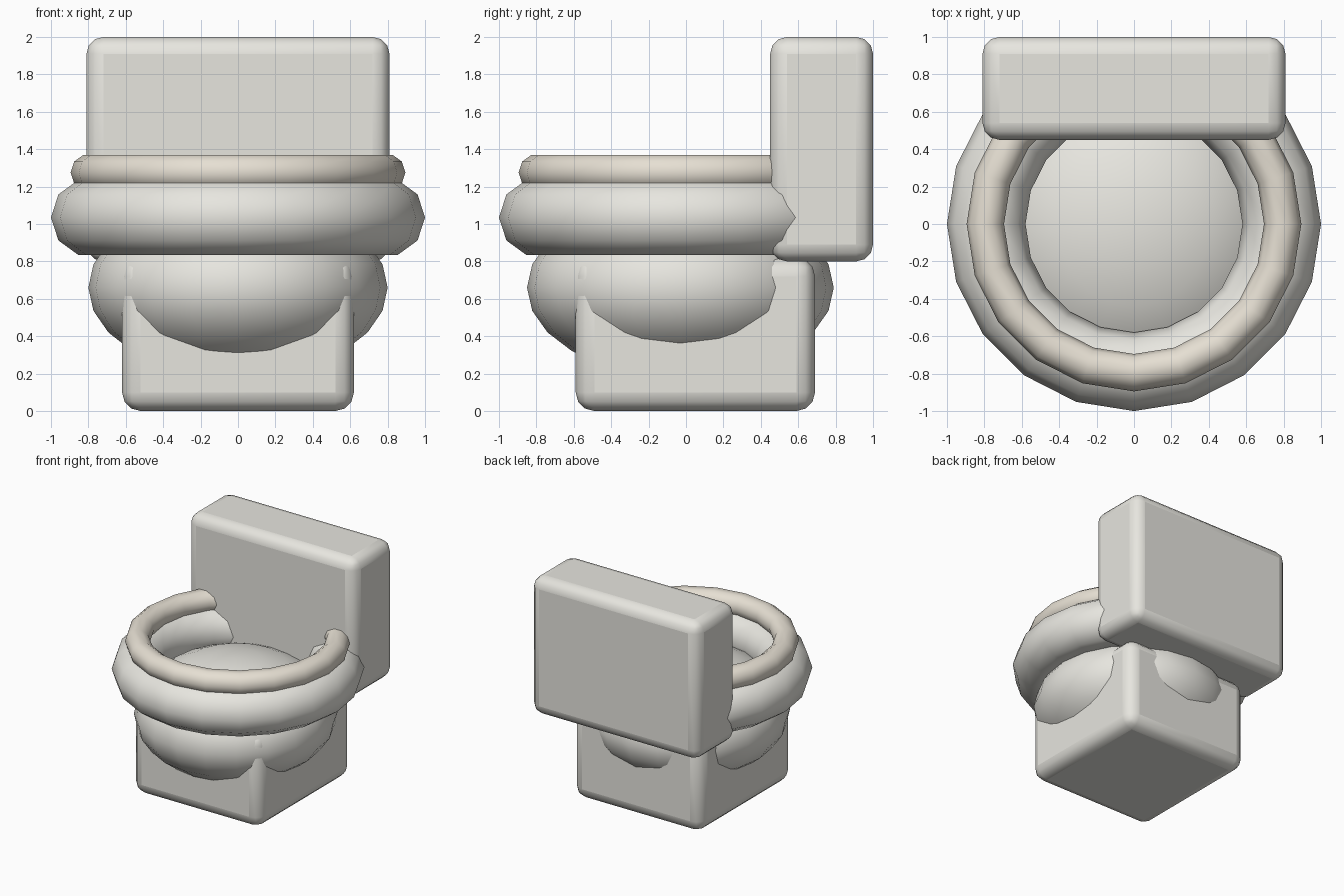
import bpy
from math import radians

if "Cube" in bpy.data.objects:
    bpy.data.objects.remove(bpy.data.objects["Cube"])


def material(name, color):
    m = bpy.data.materials.new(name)
    m.diffuse_color = (*color, 1)
    m.use_nodes = True
    m.node_tree.nodes["Principled BSDF"].inputs["Base Color"].default_value = m.diffuse_color
    return m


ceramic = material("ceramic", (0.80, 0.79, 0.74))
ivory = material("ivory", (0.79, 0.74, 0.65))


def finish(name, mat, angle=60):
    ob = bpy.context.object
    ob.name = ob.data.name = name
    ob.data.materials.append(mat)
    bpy.ops.object.shade_smooth_by_angle(angle=radians(angle))
    return ob


def rounded_box(name, low, high, radius, mat):
    center = [(a + b) / 2 for a, b in zip(low, high)]
    bpy.ops.mesh.primitive_cube_add(size=1, location=center)
    ob = bpy.context.object
    ob.scale = [b - a for a, b in zip(low, high)]
    bpy.ops.object.transform_apply(location=False, rotation=False, scale=True)
    bevel = ob.modifiers.new("round", 'BEVEL')
    bevel.width = radius
    bevel.segments = 3
    return finish(name, mat)


def ring(name, z, major, minor, sides, mat):
    bpy.ops.mesh.primitive_torus_add(
        location=(0, 0, z), major_radius=major, minor_radius=minor,
        major_segments=sides, minor_segments=10)
    return finish(name, mat)


# Square foot and the water tank behind the bowl
rounded_box("base", (-0.62, -0.59, 0), (0.62, 0.69, 0.82), 0.10, ceramic)
rounded_box("tank", (-0.81, 0.45, 0.80), (0.81, 1.0, 2.0), 0.09, ceramic)

# Flattened round bowl, its domed top closes the opening
bpy.ops.mesh.primitive_uv_sphere_add(segments=20, ring_count=12, radius=1,
                                     location=(0, -0.03, 0.66))
bpy.context.object.scale = (0.80, 0.82, 0.48)
bpy.ops.object.transform_apply(location=False, rotation=False, scale=True)
finish("bowl", ceramic)

# Thick rim and the thinner seat ring on it
ring("rim", 1.035, 0.79, 0.21, 20, ceramic)
ring("seat", 1.275, 0.795, 0.10, 20, ivory)
